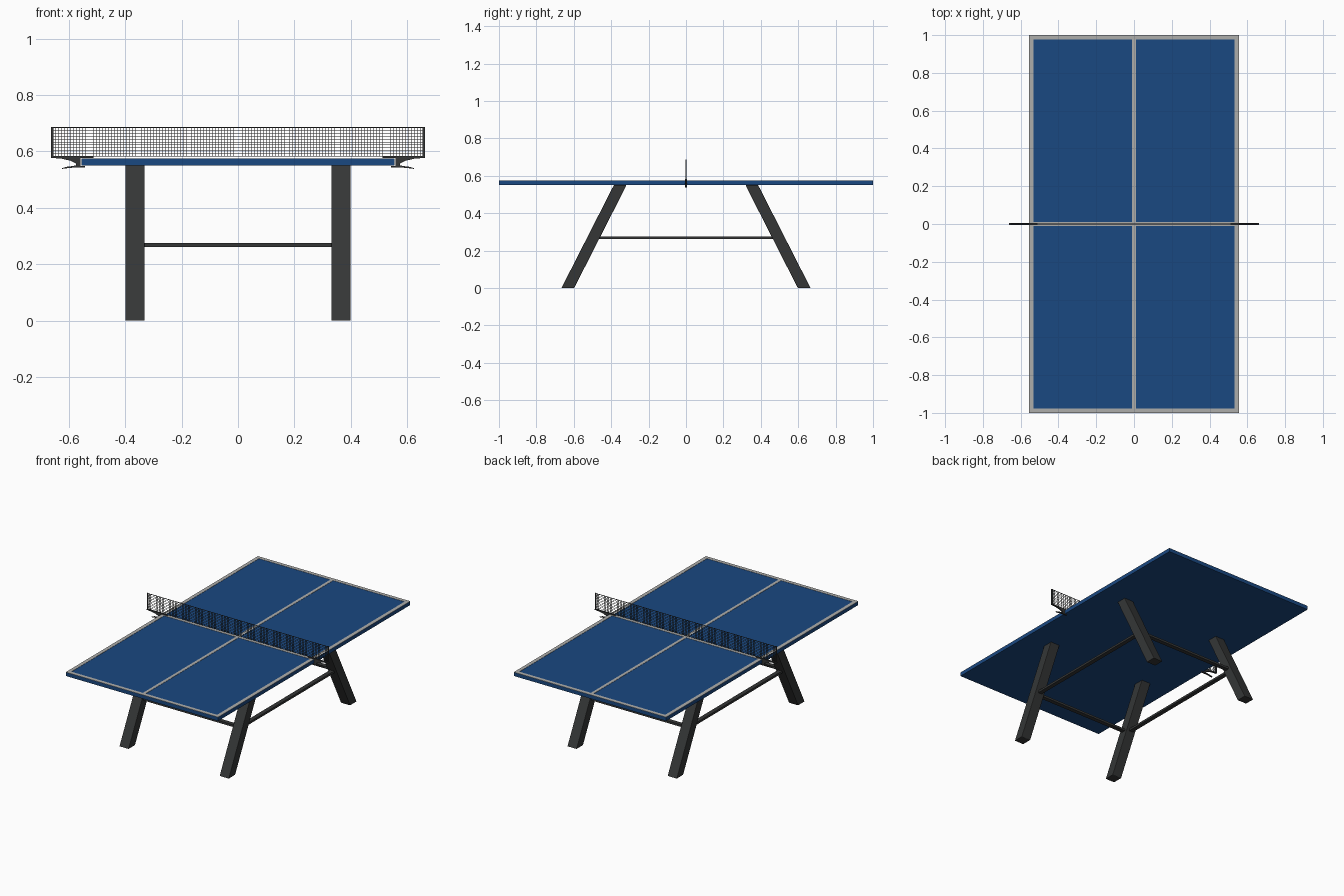
import bpy, bmesh
from mathutils import Vector

if "Cube" in bpy.data.objects:
    bpy.data.objects.remove(bpy.data.objects["Cube"])


def material(name, rgb):
    m = bpy.data.materials.new(name)
    m.diffuse_color = (*rgb, 1)
    m.use_nodes = True
    m.node_tree.nodes["Principled BSDF"].inputs["Base Color"].default_value = m.diffuse_color
    return m


BLUE = material("blue_paint", (0.01, 0.065, 0.22))
DARK = material("dark_metal", (0.035, 0.037, 0.037))
LINE = material("line_paint", (0.42, 0.42, 0.41))


def finish(bm, name, mat, bevel=0):
    bmesh.ops.recalc_face_normals(bm, faces=bm.faces)
    me = bpy.data.meshes.new(name)
    bm.to_mesh(me)
    bm.free()
    ob = bpy.data.objects.new(name, me)
    bpy.context.collection.objects.link(ob)
    me.materials.append(mat)
    if bevel:
        mod = ob.modifiers.new("bevel", 'BEVEL')
        mod.width = bevel
        mod.segments = 2
    return ob


def add_box(bm, lo, hi):
    lo, hi = Vector(lo), Vector(hi)
    vs = bmesh.ops.create_cube(bm, size=1)["verts"]
    for v in vs:
        v.co = (lo + hi) / 2 + v.co * (hi - lo)
    return vs


def boxes(name, mat, items, bevel=0):
    bm = bmesh.new()
    for lo, hi in items:
        add_box(bm, lo, hi)
    return finish(bm, name, mat, bevel)


def prism(name, pts, half, mat):
    """Extrude an x-z outline along y."""
    bm = bmesh.new()
    f = bm.faces.new([bm.verts.new((x, -half, z)) for x, z in pts])
    ext = bmesh.ops.extrude_face_region(bm, geom=[f])["geom"]
    for v in ext:
        if isinstance(v, bmesh.types.BMVert):
            v.co.y = half
    return finish(bm, name, mat)


# Table top
W, L, Z0, Z1 = 0.555, 1.0, 0.55, 0.574
boxes("table_top", BLUE, [((-W, -L, Z0), (W, L, Z1))])

# Painted border, centre line and net line
b, c, zt = 0.024, 0.01, Z1 + 0.0015
rects = [(-W, -L, -W + b, L), (W - b, -L, W, L),
         (-W + b, -L, W - b, -L + b), (-W + b, L - b, W - b, L),
         (-c, -L + b, c, L - b),
         (-W + b, -c, -c, c), (c, -c, W - b, c)]
boxes("court_lines", LINE,
      [((x0, y0, Z1), (x1, y1, zt)) for x0, y0, x1, y1 in rects])

# Splayed legs, cut level at top and floor
for sx in (-1, 1):
    for sy in (-1, 1):
        bm = bmesh.new()
        for v in add_box(bm, (0.331, -0.034, 0), (0.399, 0.034, Z0)):
            v.co.y += 0.352 if v.co.z > 0.1 else 0.632
            v.co.x *= sx
            v.co.y *= sy
        finish(bm, "leg_%s_%s" % ("left" if sx < 0 else "right",
                                  "front" if sy < 0 else "back"), DARK, 0.003)

# Stretcher rails between the legs
zr0, zr1, yr = 0.261, 0.275, 0.496
for s, side, end in ((-1, "left", "front"), (1, "right", "back")):
    boxes("side_rail_" + side, DARK,
          [((s * 0.365 - 0.014, -yr, zr0), (s * 0.365 + 0.014, yr, zr1))])
    boxes("cross_rail_" + end, DARK,
          [((-0.345, s * yr - 0.014, zr0), (0.345, s * yr + 0.014, zr1))])

# Net mesh of thin strands with a tape along the top
NX, NB, NT, t = 0.658, 0.582, 0.684, 0.0008
nv, nh = 125, 10
strands = []
for i in range(1, nv):
    x = -NX + 2 * NX * i / nv
    strands.append(((x - t, -t, NB), (x + t, t, NT)))
for j in range(nh):
    z = NB + (NT - NB) * j / nh
    strands.append(((-NX, -t, z - t), (NX, t, z + t)))
strands.append(((-NX, -0.0015, NT - 0.001), (NX, 0.0015, NT + 0.002)))
boxes("net", DARK, strands)

# Net posts and clamps
arm = [(0.512, 0.577), (0.512, 0.582), (0.662, 0.582), (0.662, 0.577),
       (0.625, 0.574), (0.595, 0.567), (0.575, 0.557), (0.574, 0.55),
       (0.59, 0.5475), (0.61, 0.545), (0.628, 0.539), (0.622, 0.538),
       (0.60, 0.541), (0.575, 0.543), (0.542, 0.543), (0.542, 0.548),
       (0.559, 0.549), (0.559, 0.577)]
for s, side in ((-1, "left"), (1, "right")):
    prism("net_clamp_" + side, [(s * x, z) for x, z in arm], 0.005, DARK)
    boxes("net_post_" + side, DARK,
          [((s * NX - 0.004, -0.004, 0.58), (s * NX + 0.004, 0.004, 0.687))])
